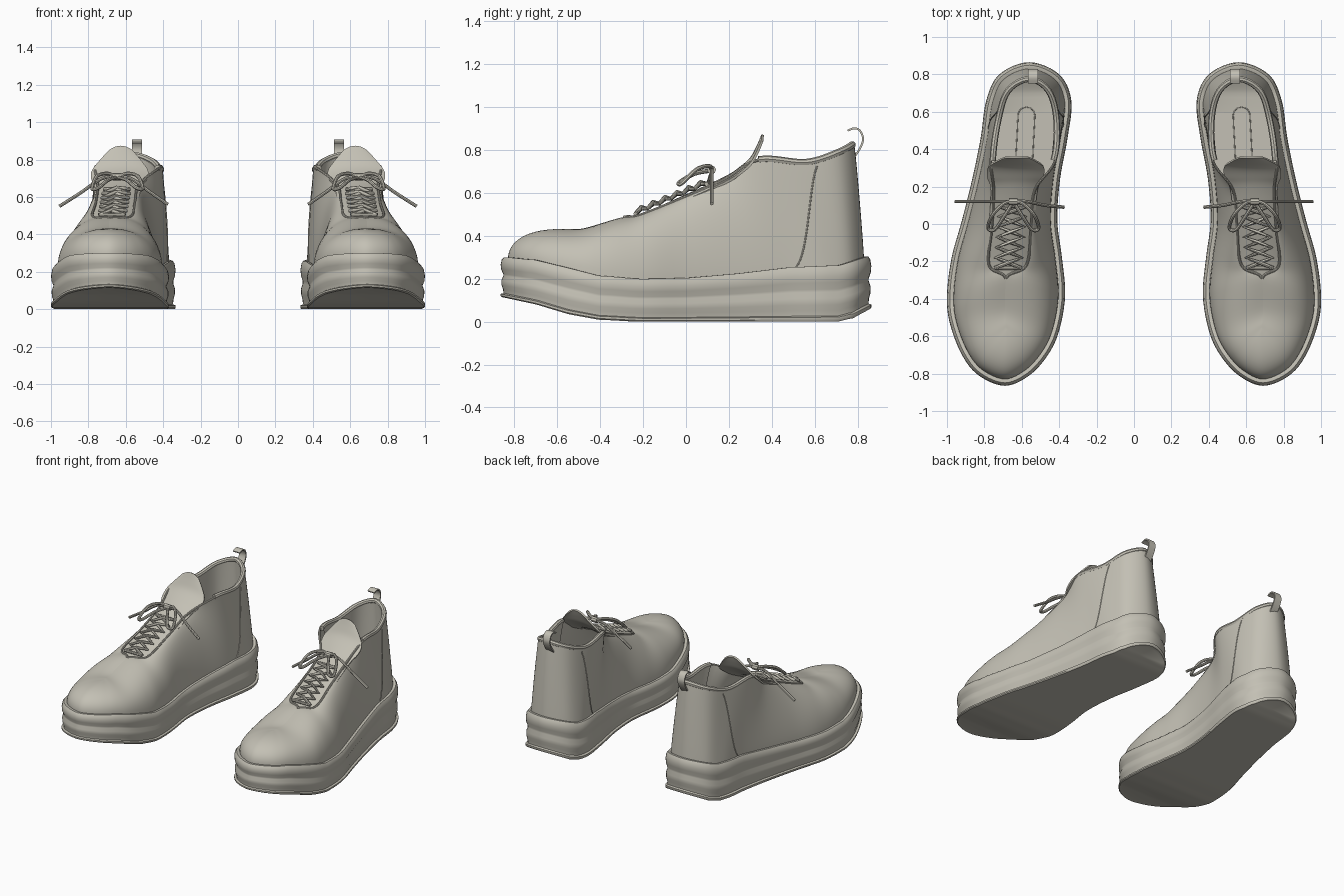
import bpy, bmesh, math
from mathutils import Vector

cube = bpy.data.objects.get("Cube")
if cube:
    bpy.data.objects.remove(cube, do_unlink=True)

mat = bpy.data.materials.new("warm_grey")
mat.use_nodes = True
COLOUR = (0.55, 0.53, 0.46, 1)
mat.diffuse_color = COLOUR
mat.node_tree.nodes["Principled BSDF"].inputs["Base Color"].default_value = COLOUR

# Footprint of the sole, anticlockwise from the toe tip to the heel and back
FOOTPRINT = [(.69, -.865), (.83, -.81), (.92, -.70), (.985, -.53), (1.0, -.38), (.975, -.18),
             (.92, .02), (.865, .24), (.82, .46), (.79, .66), (.72, .80), (.56, .865),
             (.40, .80), (.335, .66), (.355, .46), (.395, .24), (.41, .02), (.385, -.18),
             (.368, -.38), (.40, -.57), (.46, -.70), (.56, -.81)]
# Top edge paired with each footprint point: x, y, z and roundness of the wall below it
TOP = [(.68, -.58, .432, 2.3), (.682, -.57, .432, 2.3), (.685, -.54, .432, 2.3),
       (.69, -.46, .437, 2.3), (.685, -.29, .487, 2.2), (.775, -.22, .495, 1.9),
       (.76, -.02, .575, 1.6), (.75, .18, .665, 1.4), (.765, .34, .755, 1.2),
       (.735, .56, .742, 1.1), (.68, .72, .79, 1.1), (.56, .785, .825, 1.1),
       (.45, .72, .79, 1.1), (.405, .56, .742, 1.1), (.42, .34, .755, 1.2),
       (.53, .18, .665, 1.6), (.55, -.02, .575, 1.8), (.575, -.22, .495, 2),
       (.685, -.29, .487, 2.2), (.69, -.46, .437, 2.3), (.685, -.54, .432, 2.3),
       (.682, -.57, .432, 2.3)]
SOLE_BOTTOM = [(-.865, .115), (-.7, .08), (-.55, .035), (-.4, .008), (-.2, 0), (.7, 0),
               (.78, .015), (.865, .06)]
SOLE_TOP = [(-.865, .30), (-.72, .29), (-.55, .25), (-.4, .213), (-.2, .2), (0, .203),
            (.25, .225), (.5, .255), (.72, .262), (.8, .285), (.865, .305)]
COUNT = len(FOOTPRINT)
STEPS = 6
RING = [i / STEPS for i in range(COUNT * STEPS)]


def spline(points, u, closed=True):
    """Smooth curve through the points, u counted in points."""
    n = len(points)
    i = math.floor(u) if closed else min(math.floor(u), n - 2)
    f = u - i
    pick = (lambda k: k % n) if closed else (lambda k: max(0, min(n - 1, k)))
    a, b, c, d = (Vector(points[pick(i + k)]) for k in (-1, 0, 1, 2))
    return b + f * (c - a + f * (2 * a - 5 * b + 4 * c - d + f * (3 * (b - c) + d - a))) / 2


def smooth_path(points, per=8):
    return [spline(points, k / per, False) for k in range((len(points) - 1) * per + 1)]


def height(table, y):
    if y <= table[0][0]:
        return table[0][1]
    for (y0, z0), (y1, z1) in zip(table, table[1:]):
        if y <= y1:
            f = (y - y0) / (y1 - y0)
            return z0 + (z1 - z0) * f * f * (3 - 2 * f) if abs(z1 - z0) < .02 else z0 + (z1 - z0) * f
    return table[-1][1]


def outline(u, inset):
    tangent = (spline(FOOTPRINT, u + .05) - spline(FOOTPRINT, u - .05)).normalized()
    return spline(FOOTPRINT, u) + inset * Vector((-tangent.y, tangent.x))


def wall(u, t, inset=.035, top_inset=0):
    """Point on the upper: t runs from the sole to the top edge."""
    b = outline(u, inset)
    x, y, z, p = spline(TOP, u)
    side = (outline(u, 1) - outline(u, 0)) * top_inset
    a = t * math.pi / 2
    s = 1 - max(0, math.cos(a)) ** (2 / p)
    low = height(SOLE_TOP, spline(FOOTPRINT, u).y) - .012
    return Vector((b.x + (x + side.x - b.x) * s, b.y + (y + side.y - b.y) * s,
                   low + (z - low) * math.sin(a) ** (2 / p)))


def finish(name, mesh, angle=40):
    """Register a part, shade it and mirror it to the other shoe."""
    obj = bpy.data.objects.new(name, mesh)
    bpy.context.collection.objects.link(obj)
    mesh.materials.clear()
    mesh.materials.append(mat)
    bpy.ops.object.select_all(action='DESELECT')
    obj.select_set(True)
    bpy.context.view_layer.objects.active = obj
    bpy.ops.object.shade_smooth_by_angle(angle=math.radians(angle))
    obj.modifiers.new("other_shoe", 'MIRROR').use_mirror_merge = False
    return obj


def loft(name, rows, closed=True, cap_first=False, cap_last=False, thick=0, angle=40):
    bm = bmesh.new()
    grid = [[bm.verts.new(p) for p in row] for row in rows]
    n = len(grid[0])
    for a, b in zip(grid, grid[1:]):
        for i in range(n if closed else n - 1):
            j = (i + 1) % n
            bm.faces.new((a[i], a[j], b[j], b[i]))
    # Caps run in strips from side to side, so they follow the curve of the foot
    for row in [grid[0]] * cap_first + [grid[-1]] * cap_last:
        for i in range(n // 2):
            corners = (row[i], row[i + 1], row[n - i - 1], row[-i])
            bm.faces.new(list(dict.fromkeys(corners)))
    bmesh.ops.recalc_face_normals(bm, faces=bm.faces)
    if thick:
        bmesh.ops.solidify(bm, geom=bm.faces[:], thickness=thick)
    mesh = bpy.data.meshes.new(name)
    bm.to_mesh(mesh)
    bm.free()
    return finish(name, mesh, angle)


def tube(name, paths, radius):
    curve = bpy.data.curves.new(name, 'CURVE')
    curve.dimensions = '3D'
    curve.bevel_depth = radius
    curve.bevel_resolution = 2
    curve.use_fill_caps = True
    for path in paths:
        line = curve.splines.new('POLY')
        line.points.add(len(path) - 1)
        for point, p in zip(line.points, path):
            point.co = (*p, 1)
    helper = bpy.data.objects.new(name + "_path", curve)
    mesh = bpy.data.meshes.new_from_object(helper)
    bpy.data.objects.remove(helper)
    finish(name, mesh)


# Platform sole with an outsole lip and two rounded bands: inset, share of height
SOLE_PROFILE = [(.03, 0), (.006, 0), (0, .03), (0, .08), (.014, .1), (.012, .2), (.005, .3),
                (.004, .42), (.013, .53), (.013, .58), (.003, .7), (.001, .82), (.006, .94),
                (.016, 1), (.03, 1), (.045, .97)]


def sole_ring(inset, share):
    ring = []
    for u in RING:
        p = outline(u, inset)
        y = spline(FOOTPRINT, u).y
        low, high = height(SOLE_BOTTOM, y), height(SOLE_TOP, y)
        ring.append((p.x, p.y, low + (high - low) * share))
    return ring


loft("sole", [sole_ring(*p) for p in SOLE_PROFILE], cap_first=True, cap_last=True)

# Upper and its lining
LEVELS = [k / 14 for k in range(15)]
loft("upper", [[wall(u, t) for u in RING] for t in LEVELS])
collar_span = [u for u in RING if 7.9 <= u <= 14.1]
loft("collar_lining", [[wall(u, t, .075, .022) for u in collar_span] for t in LEVELS], closed=False)
loft("footbed", [[(*outline(u, inset), .25) for u in RING] for inset in (.05, .1)], cap_last=True)

# Padded collar, throat edging, heel seams and footbed stitching
tube("collar_rim", [[wall(u, 1, .035, .01) for u in collar_span]], .017)
tube("throat_edge", [[wall(u, 1) for u in RING if a <= u <= b]
                     for a, b in ((4, 8), (14, 18))], .007)
seam = [(8.2 + 1.05 * k / 12, k / 14) for k in range(13)]
tube("heel_seam", [[wall(u, t) for u, t in seam], [wall(COUNT - u, t) for u, t in seam]], .004)
arch = [(.575 - .045 * math.cos(k * math.pi / 12), .58 + .045 * math.sin(k * math.pi / 12), .251)
        for k in range(13)]
tube("footbed_stitching", [[(.555, .1, .251)] + arch + [(.645, .1, .251)]], .003)

# Tongue: y, z, half width
TONGUE = [(-.31, .465, .1), (-.2, .495, .115), (-.02, .573, .12), (.18, .665, .125),
          (.25, .71, .15), (.30, .755, .15), (.33, .81, .11), (.352, .862, .065)]


def centre(y):
    return .655 - .08 * y


def tongue_row(y, z, half):
    return [(centre(y) + half * k / 5, y, z + .012 - .025 * (k / 5) ** 2) for k in range(-5, 6)]


loft("tongue", [tongue_row(*p) for p in smooth_path(TONGUE, 5)], closed=False, thick=.012)

# Pull loop on the heel
LOOP = [(.775, .75), (.812, .80), (.83, .85), (.815, .893), (.785, .906), (.752, .895)]
loft("heel_pull_loop", [[(x, y, z) for x in (.512, .567)] for y, z in smooth_path(LOOP, 5)],
     closed=False, thick=.009)

# Criss-cross laces
ROWS = 7


def lace_point(row, side):
    y = -.235 + .055 * row
    return Vector((centre(y) + side * .07, y, .51 + .42 * (y + .22)))


def crossing(start):
    path = []
    for row in range(ROWS - 1):
        side = start * (-1) ** row
        a, b = lace_point(row, side), lace_point(row + 1, -side)
        lift = .012 + .008 * (side > 0)
        path += [a, a.lerp(b, .5) + Vector((0, 0, lift))]
    return path + [lace_point(ROWS - 1, start * (-1) ** (ROWS - 1))]


tube("laces", [crossing(1), crossing(-1), [lace_point(0, -1), lace_point(0, 1)],
               [lace_point(ROWS - 1, -1), lace_point(ROWS - 1, 1)]], .01)

# Bow: knot, two loops and two loose ends
KNOT = Vector((.645, .12, .70))


def reach(side, points):
    return [KNOT] + [KNOT + Vector((side * x, y, z)) for x, y, z in points]


BOW = [(.05, -.01, .025), (.11, -.07, .01), (.135, -.14, -.055), (.10, -.15, -.05),
       (.05, -.08, -.01), (.0, 0, .005)]
tube("bow_loops", [smooth_path(reach(s, BOW)) for s in (-1, 1)], .01)
tube("lace_ends", [smooth_path(reach(1, [(.08, .0, .0), (.2, 0, -.08), (.31, 0, -.15)])),
                   smooth_path(reach(-1, [(.07, 0, .0), (.17, -.02, -.07), (.27, -.03, -.14)]))], .009)
tube("bow_knot", [[KNOT + Vector((-.022, 0, .008)), KNOT + Vector((.022, 0, .008))]], .02)
